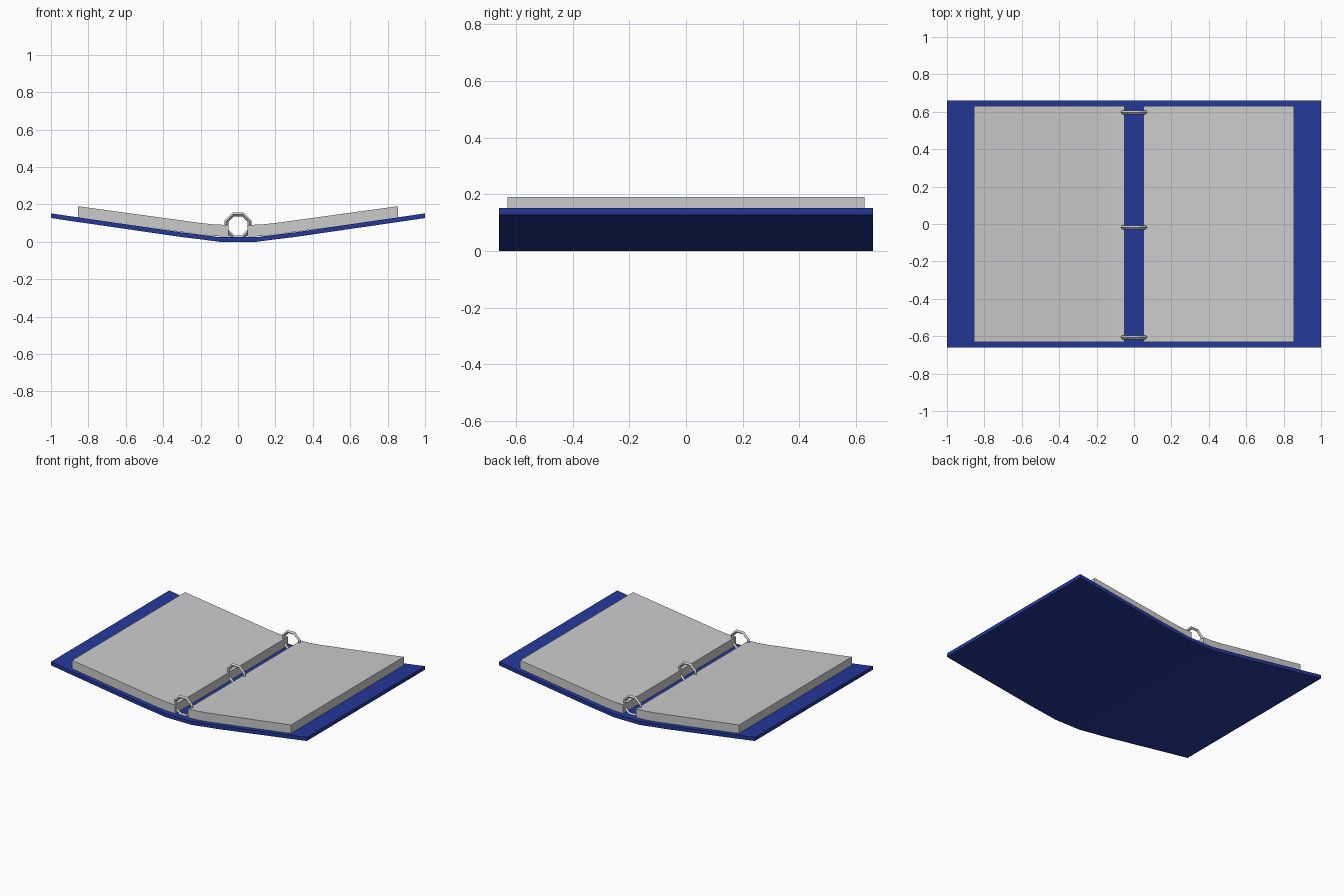
import bpy, bmesh, math

if "Cube" in bpy.data.objects:
    bpy.data.objects.remove(bpy.data.objects["Cube"])

def material(name, rgb):
    m = bpy.data.materials.new(name)
    m.diffuse_color = (*rgb, 1)
    m.use_nodes = True
    m.node_tree.nodes["Principled BSDF"].inputs["Base Color"].default_value = m.diffuse_color
    return m

def interp(curve, x):
    for (x0, z0), (x1, z1) in zip(curve, curve[1:]):
        if x <= x1 + 1e-6:
            return z0 + (z1 - z0) * (x - x0) / (x1 - x0)
    return curve[-1][1]

def slab(name, lower, upper, half_y, mat=None):
    """Extrude the band between two x-z curves along y."""
    prof = lower + upper[::-1]
    bm = bmesh.new()
    face = bm.faces.new([bm.verts.new((x, -half_y, z)) for x, z in prof])
    ext = bmesh.ops.extrude_face_region(bm, geom=[face])
    new = [v for v in ext['geom'] if isinstance(v, bmesh.types.BMVert)]
    bmesh.ops.translate(bm, verts=new, vec=(0, 2 * half_y, 0))
    bmesh.ops.recalc_face_normals(bm, faces=bm.faces)
    me = bpy.data.meshes.new(name)
    bm.to_mesh(me)
    bm.free()
    ob = bpy.data.objects.new(name, me)
    bpy.context.collection.objects.link(ob)
    if mat:
        me.materials.append(mat)
    return ob

blue = material("cover_blue", (0.017, 0.04, 0.32))

# Cover: flat spine with two gently rising boards
half = [(0.1, 0.0), (0.2, 0.013), (0.3, 0.025), (0.9, 0.112), (1.0, 0.127)]
bottom = [(-x, z) for x, z in half[::-1]] + half
top = [(x, z + 0.025) for x, z in bottom]
slab("cover", bottom, top, 0.66, blue)

# Paper stacks: layered sheets that follow the boards
base = [(0.05, 0.028), (0.12, 0.03), (0.2, 0.038), (0.3, 0.052), (0.855, 0.128)]
LAYERS, THICK = 4, 0.0155
for side, sgn in (("right", 1), ("left", -1)):
    for i in range(LAYERS):
        lo = [(sgn * x, z + i * THICK) for x, z in base]
        hi = [(x, z + THICK) for x, z in lo]
        slab(f"{side}_pages_{i + 1}", lo, hi, 0.63)

# Binder rings: eight-sided hoops joining the stacks
for i, y in enumerate((-0.606, -0.018, 0.597)):
    bpy.ops.mesh.primitive_torus_add(
        major_segments=8, minor_segments=4, major_radius=0.066, minor_radius=0.011,
        location=(0, y, 0.085), rotation=(math.pi / 2, 0, 0))
    ring = bpy.context.object
    ring.name = f"binder_ring_{i + 1}"
    # turn so that a flat side is on top
    for v in ring.data.vertices:
        a = math.pi / 8
        x, w = v.co.x, v.co.y
        v.co.x, v.co.y = x * math.cos(a) - w * math.sin(a), x * math.sin(a) + w * math.cos(a)
